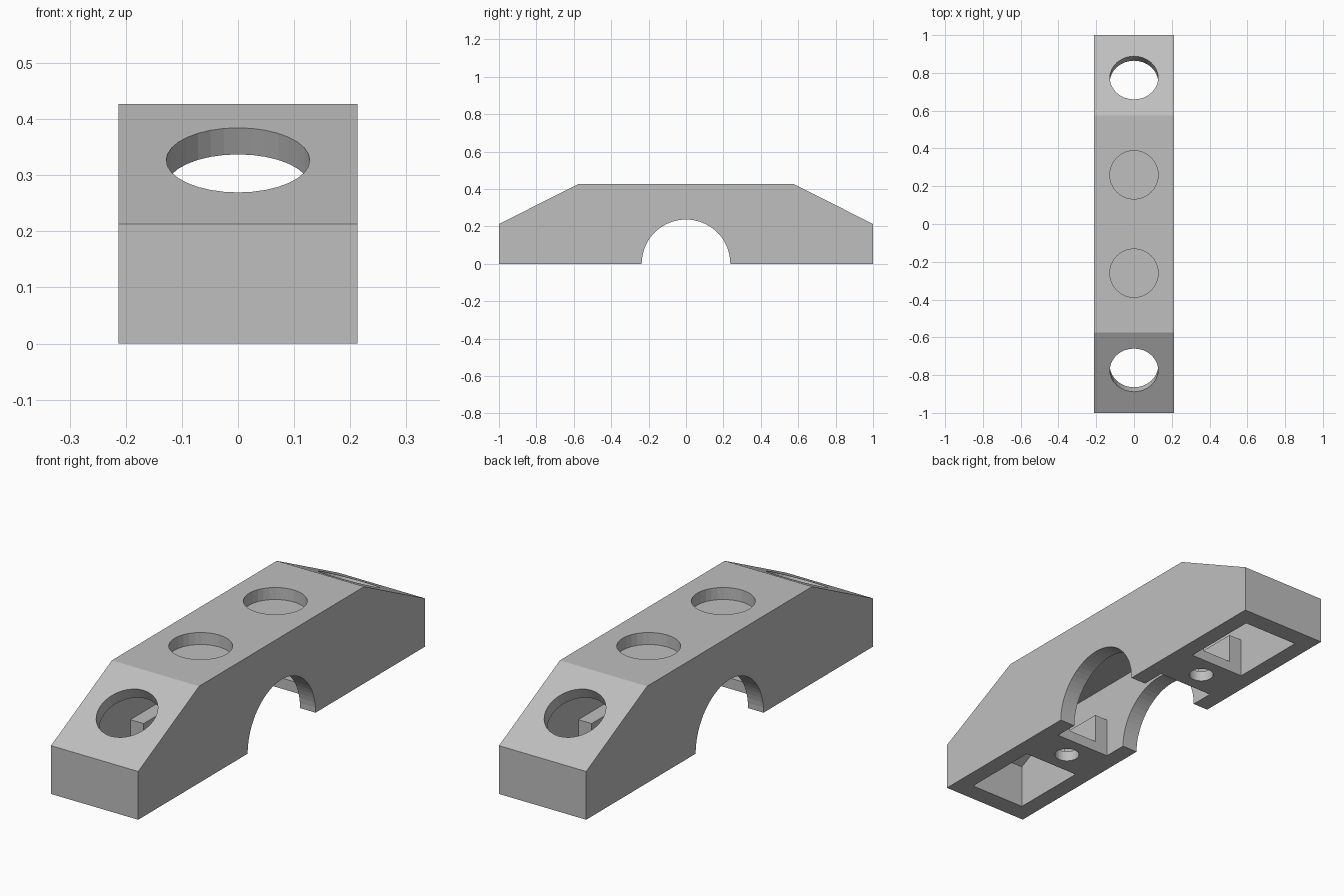
import bpy, bmesh, math
from mathutils import Vector, Matrix

HALF_W, HEIGHT, SHOULDER = 0.213, 0.427, 0.213   # outer block
FLAT_Y = 0.575                                   # where the slopes start
IN_W, IN_Y, CEILING, SHELL = 0.137, 0.915, 0.345, 0.053
ARCH_R, HOLE_R, SCREW_R = 0.237, 0.128, 0.052
SLOPE = math.atan2(HEIGHT - SHOULDER, 1 - FLAT_Y)

if "Cube" in bpy.data.objects:
    bpy.data.objects.remove(bpy.data.objects["Cube"], do_unlink=True)

grey = bpy.data.materials.new("plain_grey")
grey.use_nodes = True
colour = (0.52, 0.52, 0.52, 1)
grey.diffuse_color = colour
grey.node_tree.nodes["Principled BSDF"].inputs["Base Color"].default_value = colour


def add_object(name, bm):
    bmesh.ops.recalc_face_normals(bm, faces=bm.faces)
    mesh = bpy.data.meshes.new(name)
    bm.to_mesh(mesh)
    bm.free()
    mesh.materials.append(grey)
    obj = bpy.data.objects.new(name, mesh)
    bpy.context.scene.collection.objects.link(obj)
    return obj


def prism(name, points, depth):
    """Extrude a closed outline of 3D points along depth."""
    bm = bmesh.new()
    face = bm.faces.new([bm.verts.new(p) for p in points])
    result = bmesh.ops.extrude_face_region(bm, geom=[face])
    moved = [v for v in result["geom"] if isinstance(v, bmesh.types.BMVert)]
    bmesh.ops.translate(bm, vec=Vector(depth), verts=moved)
    return add_object(name, bm)


def side_prism(name, outline, half_w):
    """Extrude a mirrored (y, z) outline across the width."""
    full = outline + [(-y, z) for y, z in reversed(outline)]
    return prism(name, [(-half_w, y, z) for y, z in full], (2 * half_w, 0, 0))


def cylinder(name, radius, length, location, rotation, sides=32):
    bm = bmesh.new()
    matrix = Matrix.Translation(location) @ rotation
    bmesh.ops.create_cone(bm, cap_ends=True, segments=sides, radius1=radius,
                          radius2=radius, depth=length, matrix=matrix)
    return add_object(name, bm)


def cut(target, cutter):
    """Subtract the cutter and discard it."""
    cutter.hide_render = True
    mod = target.modifiers.new("cut", 'BOOLEAN')
    mod.operation, mod.solver, mod.object = 'DIFFERENCE', 'EXACT', cutter
    bpy.context.view_layer.objects.active = target
    bpy.ops.object.modifier_apply(modifier=mod.name)
    bpy.data.objects.remove(cutter, do_unlink=True)


upright = Matrix.Identity(4)

# Outer block with sloped ends
body = side_prism("arched_body", [(1, 0), (1, SHOULDER), (FLAT_Y, HEIGHT)], HALF_W)


# Hollow interior, open below, its roof parallel to the slopes
def roof(y):
    return HEIGHT - (y - FLAT_Y) * math.tan(SLOPE) - SHELL / math.cos(SLOPE)


bend = FLAT_Y + (roof(FLAT_Y) - CEILING) / math.tan(SLOPE)
cut(body, side_prism("cavity_cutter",
                     [(IN_Y, -0.1), (IN_Y, roof(IN_Y)), (bend, CEILING)], IN_W))

# Arch through both side walls
cut(body, cylinder("arch_cutter", ARCH_R, 1, (0, 0, 0),
                   Matrix.Rotation(math.pi / 2, 4, 'Y'), 64))

for side in (-1, 1):
    # Shallow round recess in the flat top
    cut(body, cylinder("recess_cutter", HOLE_R, 2 * SHELL,
                       (0, side * 0.26, HEIGHT), upright))
    # Round opening square to the sloped end
    cut(body, cylinder("slope_hole_cutter", HOLE_R, 0.2, (0, side * 0.774, 0.327),
                       Matrix.Rotation(-side * SLOPE, 4, 'X')))

    # Cross bridge: thin plate with raised cheeks and a screw hole
    half = [(IN_W, 0), (IN_W, 0.178), (0.072, 0.178), (0.072, 0.047)]
    outline = half + [(-x, z) for x, z in reversed(half)]
    start = 0.345 if side > 0 else -0.555
    label = "back" if side > 0 else "front"
    bridge = prism(label + "_bridge", [(x, start, z) for x, z in outline], (0, 0.21, 0))
    cut(bridge, cylinder("screw_cutter", SCREW_R, 0.3, (0, side * 0.45, 0), upright))
